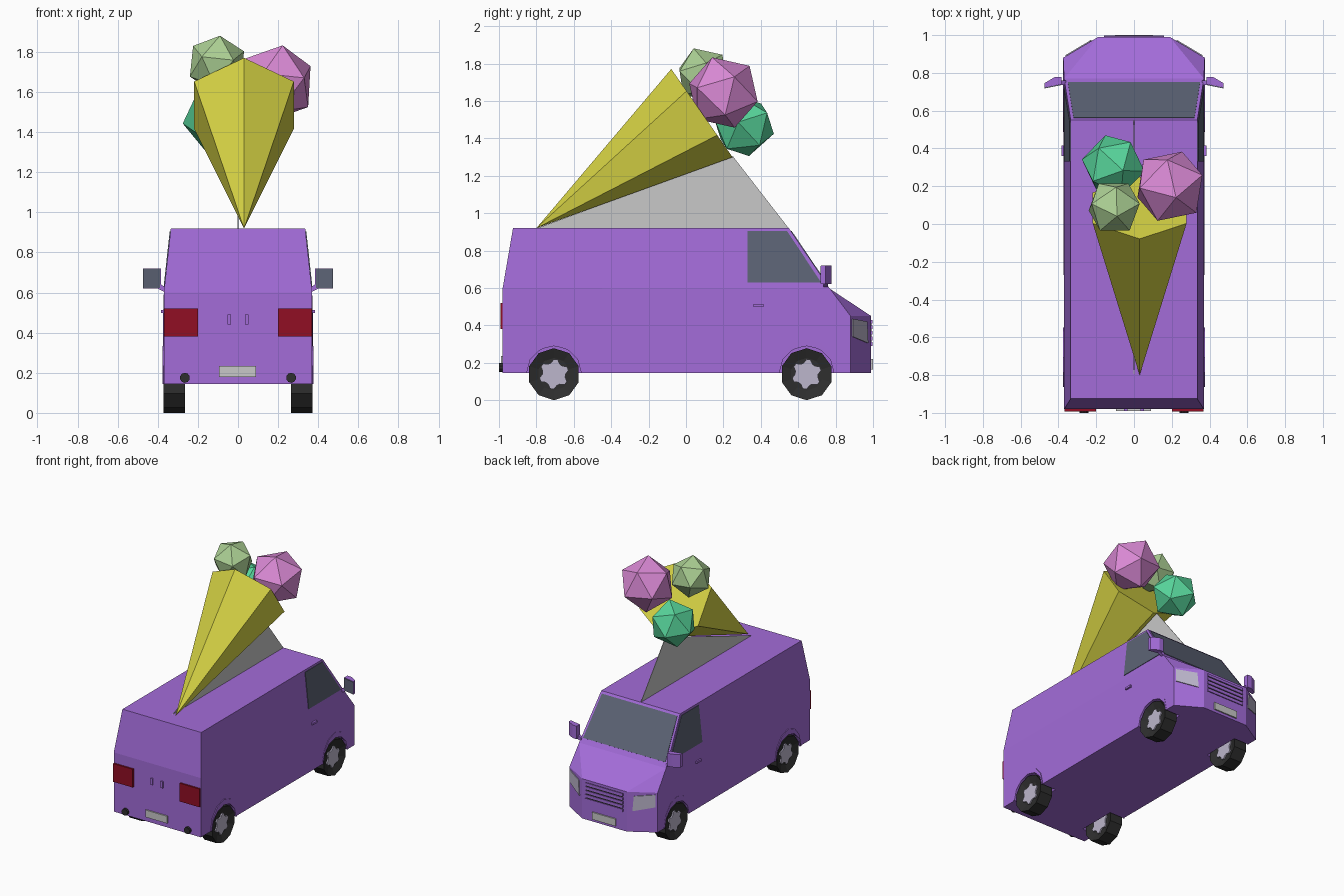
import bpy, bmesh, math
from mathutils import Vector, Matrix

if "Cube" in bpy.data.objects:
    bpy.data.objects.remove(bpy.data.objects["Cube"], do_unlink=True)


def material(name, *rgb):
    col = [((c / 255 + 0.055) / 1.055) ** 2.4 for c in rgb] + [1]
    m = bpy.data.materials.new(name)
    m.use_nodes = True
    m.diffuse_color = col
    m.node_tree.nodes["Principled BSDF"].inputs["Base Color"].default_value = col
    return m


PURPLE = material("purple paint", 163, 108, 217)
YELLOW = material("cone yellow", 214, 211, 68)
GREY = material("light grey", 200, 200, 200)
PINK = material("pink ice", 219, 138, 214)
TEAL = material("teal ice", 88, 214, 156)
MINT = material("pale green ice", 172, 208, 148)
GLASS = material("window glass", 92, 99, 117)
BLACK = material("black rubber", 46, 46, 46)
RIM = material("silver", 188, 182, 204)
RED = material("lamp red", 145, 14, 36)


def finish(name, bm, *mats):
    bmesh.ops.recalc_face_normals(bm, faces=bm.faces)
    me = bpy.data.meshes.new(name)
    bm.to_mesh(me)
    bm.free()
    for m in mats:
        me.materials.append(m)
    ob = bpy.data.objects.new(name, me)
    bpy.context.collection.objects.link(ob)
    return ob


def prism(name, pts, push, mat):
    """Polygon extruded along a vector."""
    bm = bmesh.new()
    face = bm.faces.new([bm.verts.new(p) for p in pts])
    ext = bmesh.ops.extrude_face_region(bm, geom=[face], use_keep_orig=True)
    bmesh.ops.translate(bm, vec=push, verts=[v for v in ext["geom"] if isinstance(v, bmesh.types.BMVert)])
    return finish(name, bm, mat)


def box(name, x, y, z, mat):
    return prism(name, [(x[0], y[0], z[0]), (x[1], y[0], z[0]), (x[1], y[0], z[1]), (x[0], y[0], z[1])],
                 (0, y[1] - y[0], 0), mat)


def cylinder(bm, r, depth, center, axis, sides):
    rot = Vector((0, 0, 1)).rotation_difference(Vector(axis)).to_matrix().to_4x4()
    return bmesh.ops.create_cone(bm, cap_ends=True, segments=sides, radius1=r, radius2=r, depth=depth,
                                 matrix=Matrix.Translation(center) @ rot)


# Van shell: one half listed, the other mirrored
half = dict(A=(.37, -.98, .145), B=(.37, -.98, .6), C=(.335, -.925, .92), D=(.335, .55, .92),
            E=(.37, .77, .595), F=(.375, .88, .45), G=(.375, .88, .145),
            H=(.19, .99, .45), I=(.19, .99, .145))
bm = bmesh.new()
L = {k: bm.verts.new(p) for k, p in half.items()}
R = {k: bm.verts.new((-p[0], p[1], p[2])) for k, p in half.items()}
for V in (L, R):
    for loop in ("AGFEB", "BEDC", "EFH", "FGIH"):
        bm.faces.new([V[k] for k in loop])
for a, b in ("AB", "BC", "CD", "DE", "EH", "HI"):
    bm.faces.new([L[a], L[b], R[b], R[a]])
bm.faces.new([L["A"], L["G"], L["I"], R["I"], R["G"], R["A"]])
body = finish("van_body", bm, PURPLE)

# Wheel wells cut from the shell
AXLES = {"rear": -.706, "front": .645}
WZ = .139
bm = bmesh.new()
for y in AXLES.values():
    for s in (-1, 1):
        cylinder(bm, .15, .2, (s * .35, y, WZ), (1, 0, 0), 20)
cutter = finish("well_cutter", bm, PURPLE)
cutter.hide_render = True
mod = body.modifiers.new("wells", "BOOLEAN")
mod.operation, mod.solver, mod.object = "DIFFERENCE", "EXACT", cutter
bpy.context.view_layer.objects.active = body
bpy.ops.object.modifier_apply(modifier=mod.name)
bpy.data.objects.remove(cutter, do_unlink=True)

# Wheels and arch flares
for end, y in AXLES.items():
    for s, side in ((1, "left"), (-1, "right")):
        bm = bmesh.new()
        cylinder(bm, .139, .105, (s * .318, y, WZ), (1, 0, 0), 10)
        caps = [f for f in bm.faces if len(f.verts) == 10]
        bmesh.ops.inset_individual(bm, faces=caps, thickness=.052)
        for f in caps:
            bmesh.ops.translate(bm, verts=f.verts, vec=-.02 * f.normal)
        # a decagon corner sits at the very bottom
        low = min(v.co.z for v in bm.verts)
        if low > .003:
            bmesh.ops.rotate(bm, verts=bm.verts, cent=(0, y, WZ), matrix=Matrix.Rotation(math.pi / 10, 3, 'X'))
        finish(f"{end}_{side}_tyre", bm, BLACK)
        star = []
        for i in range(24):
            a = math.tau * i / 24
            r = .08 if i % 4 < 2 else .062
            star.append((s * .275, y + r * math.sin(a), WZ + r * math.cos(a)))
        prism(f"{end}_{side}_rim", star, (s * .085, 0, 0), RIM)
        arc = [math.pi * i / 6 for i in range(7)]
        flare = [(s * .366, y + .157 * math.cos(a), .145 + .188 * math.sin(a)) for a in arc]
        flare += [(s * .366, y + .146 * math.cos(a), .145 + .146 * math.sin(a)) for a in reversed(arc)]
        prism(f"{end}_{side}_arch", flare, (s * .01, 0, 0), PURPLE)

# Windscreen
top, low = Vector((0, .55, .92)), Vector((0, .77, .595))
normal = Vector((0, .325, .22)).normalized()
t, b = top.lerp(low, .05), top.lerp(low, .9)
prism("windscreen", [(-.32, t.y, t.z), (.32, t.y, t.z), (.35, b.y, b.z), (-.35, b.y, b.z)], normal * .004, GLASS)


def wall_x(z):
    return .37 - (z - .6) * .109


# Parts on both sides
for s, side in ((1, "left"), (-1, "right")):
    win = [(.33, .905), (.54, .905), (.722, .63), (.33, .63)]
    prism(f"{side}_door_window", [(s * wall_x(z), y, z) for y, z in win], (s * .004, 0, 0), GLASS)
    box(f"{side}_door_handle", (s * .365, s * .385), (.36, .415), (.498, .514), PURPLE)
    lamp = [(.888, .435), (.965, .42), (.97, .305), (.888, .34)]
    prism(f"{side}_headlight", [(s * (.375 - (y - .88) * 1.682), y, z) for y, z in lamp],
          (s * .003, .005, 0), RIM)
    # mirror: arm, swept housing, glass
    prism(f"{side}_mirror_arm", [(s * .36, .735, .6), (s * .36, .735, .625), (s * .4, .735, .65), (s * .42, .735, .63)],
          (0, .025, 0), PURPLE)
    prism(f"{side}_mirror_housing", [(s * .385, .74, .62), (s * .475, .722, .62), (s * .475, .745, .62),
                                     (s * .42, .778, .62), (s * .385, .778, .62)], (0, 0, .1), PURPLE)
    prism(f"{side}_mirror_glass", [(s * .388, .739, .624), (s * .473, .722, .624),
                                   (s * .473, .722, .717), (s * .388, .739, .717)], (0, -.004, 0), GLASS)
    # rear lamp, tail pipe and rear door handle
    box(f"{side}_tail_light", (s * .2, s * .368), (-.993, -.975), (.38, .52), RED)
    bm = bmesh.new()
    cylinder(bm, .025, .03, (s * .265, -.985, .175), (0, 1, 0), 10)
    finish(f"{side}_tail_pipe", bm, BLACK)
    box(f"{side}_rear_handle", (s * .035, s * .052), (-.99, -.975), (.44, .49), PURPLE)

# Number plates and grille
box("rear_plate", (-.095, .09), (-.99, -.975), (.18, .235), GREY)
box("front_plate", (-.1, .1), (.985, 1), (.165, .22), GREY)
box("grille_back", (-.155, .155), (.985, .992), (.29, .43), BLACK)
for i in range(5):
    z = .29 + i * .03
    box(f"grille_slat_{i}", (-.16, .16), (.985, .997), (z, z + .02), PURPLE)

# Cone lying on its support
apex, mouth = Vector((.03, -.8, .92)), Vector((.03, .085, 1.535))
axis = (mouth - apex).normalized()
up = Vector((1, 0, 0)).cross(axis)
bm = bmesh.new()
tip = bm.verts.new(apex)
rim = [bm.verts.new(mouth + .287 * (up * math.cos(a) + Vector((1, 0, 0)) * math.sin(a)))
       for a in (math.tau * i / 6 for i in range(6))]
for i in range(6):
    bm.faces.new([tip, rim[i], rim[i - 1]])
bm.faces.new(rim)
finish("ice_cone", bm, YELLOW)
prism("cone_support", [(-.002, -.8, .918), (-.002, .55, .918), (-.002, .25, 1.305)], (.004, 0, 0), GREY)

# Scoops
for name, center, r, turn, mat in (("pink_scoop", (.19, .2, 1.645), .2, .5, PINK),
                                   ("teal_scoop", (-.11, .31, 1.465), .17, 1.1, TEAL),
                                   ("green_scoop", (-.105, .09, 1.74), .15, .3, MINT)):
    bm = bmesh.new()
    spin = Matrix.Rotation(turn, 4, 'Z') @ Matrix.Rotation(.35, 4, 'X')
    bmesh.ops.create_icosphere(bm, subdivisions=1, radius=r, matrix=Matrix.Translation(center) @ spin)
    finish(name, bm, mat)
